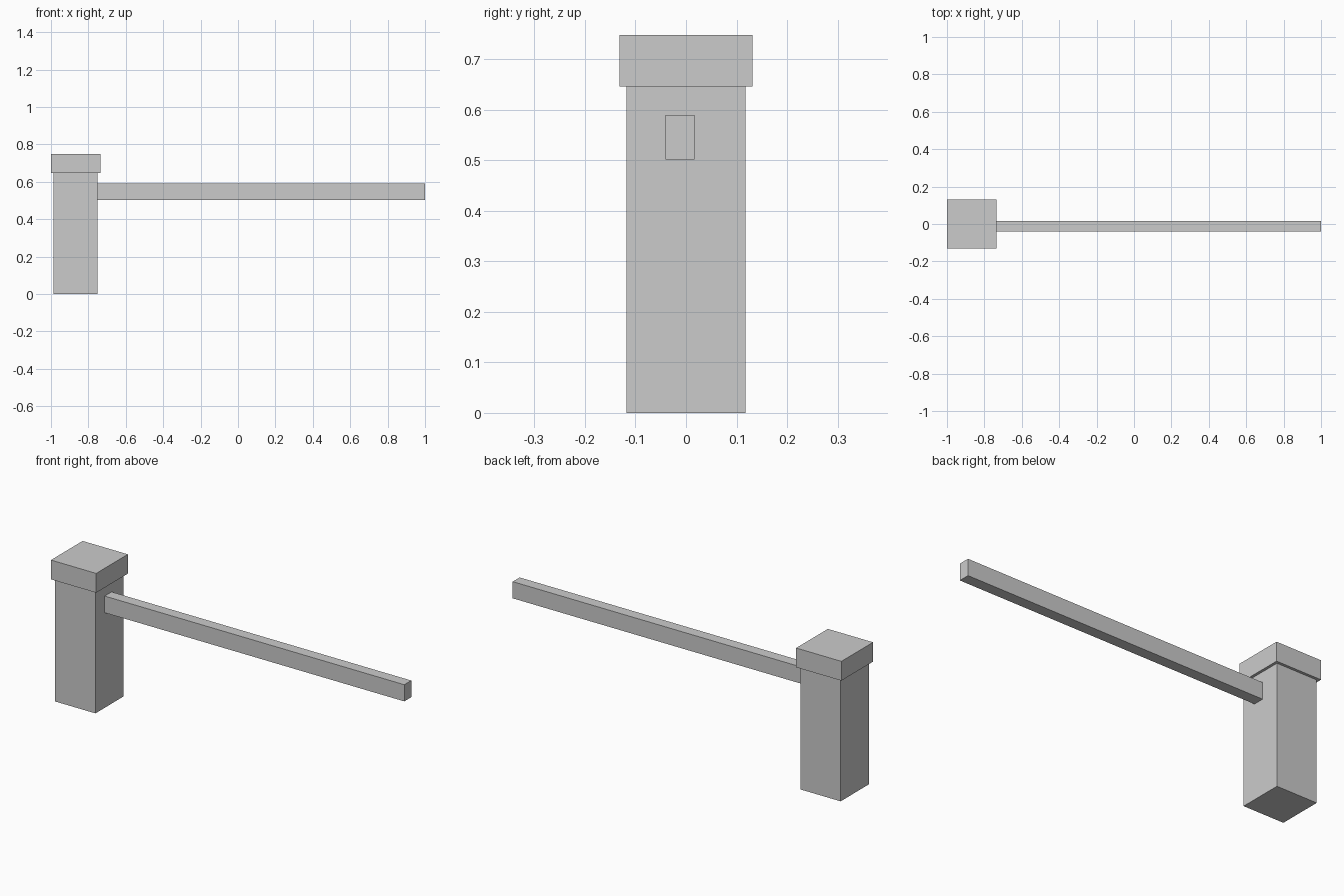
import bpy

if "Cube" in bpy.data.objects:
    bpy.data.objects.remove(bpy.data.objects["Cube"])


def box(name, x, y, z):
    """Add a box spanning the given (min, max) ranges."""
    spans = (x, y, z)
    bpy.ops.mesh.primitive_cube_add(size=1, location=[(a + b) / 2 for a, b in spans])
    ob = bpy.context.object
    ob.name = name
    ob.scale = [b - a for a, b in spans]
    bpy.ops.object.transform_apply(location=False, rotation=False, scale=True)
    return ob


POST_X = -0.868   # centre line of the post
POST_HALF = 0.118
CAP_HALF = 0.132
POST_TOP = 0.646

# Square post
box("post", (POST_X - POST_HALF, POST_X + POST_HALF), (-POST_HALF, POST_HALF), (0, POST_TOP))

# Wider cap on top of the post
box("post_cap", (POST_X - CAP_HALF, POST_X + CAP_HALF), (-CAP_HALF, CAP_HALF), (POST_TOP, 0.748))

# Long barrier arm, fixed to the side of the post
box("barrier_arm", (POST_X + POST_HALF, 1.0), (-0.041, 0.017), (0.502, 0.59))
